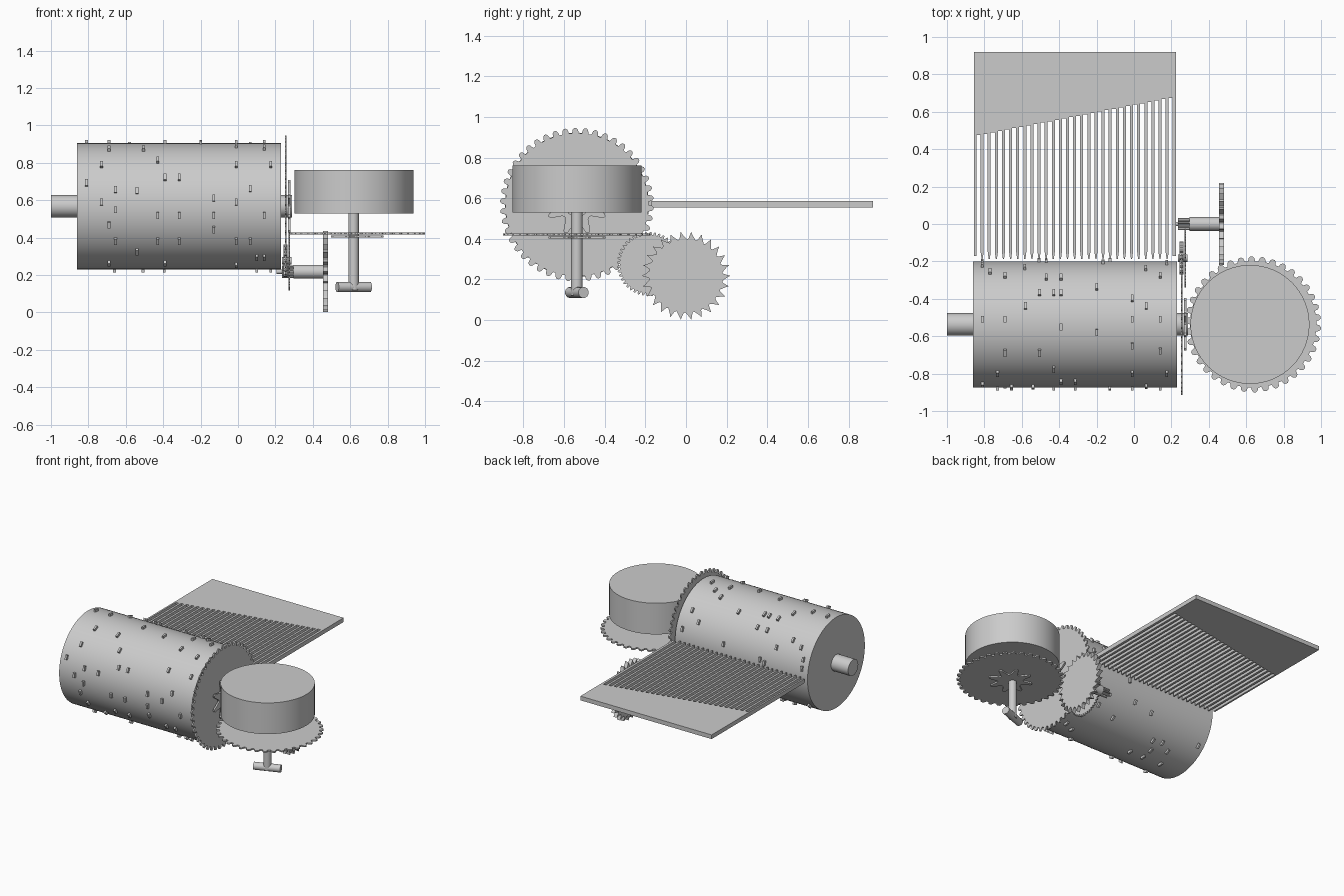
import bpy, bmesh, math, random
from mathutils import Vector, Matrix
from math import cos, sin, pi

if "Cube" in bpy.data.objects:
    bpy.data.objects.remove(bpy.data.objects["Cube"])

DY, DZ, DR = -0.537, 0.568, 0.337     # drum axis and radius


def make(name, bm, smooth=False):
    bmesh.ops.recalc_face_normals(bm, faces=bm.faces)
    me = bpy.data.meshes.new(name)
    bm.to_mesh(me)
    bm.free()
    ob = bpy.data.objects.new(name, me)
    bpy.context.collection.objects.link(ob)
    if smooth:
        bpy.ops.object.select_all(action='DESELECT')
        ob.select_set(True)
        bpy.context.view_layer.objects.active = ob
        bpy.ops.object.shade_smooth_by_angle(angle=math.radians(35))
    return ob


def rod(name, a, b, r, seg=32):
    a, b = Vector(a), Vector(b)
    d = b - a
    m = Matrix.Translation((a + b) / 2) @ d.to_track_quat('Z', 'Y').to_matrix().to_4x4()
    bm = bmesh.new()
    bmesh.ops.create_cone(bm, cap_ends=True, segments=seg, radius1=r, radius2=r,
                          depth=d.length, matrix=m)
    return make(name, bm, True)


def plate(name, pts, axis, lo, hi):
    """Extrude a 2D outline along x (outline in y,z) or z (outline in x,y)."""
    def at(p, h):
        return (h, p[0], p[1]) if axis == 'x' else (p[0], p[1], h)
    bm = bmesh.new()
    face = bm.faces.new([bm.verts.new(at(p, lo)) for p in pts])
    ext = bmesh.ops.extrude_face_region(bm, geom=[face])
    off = Vector(at((0, 0), hi - lo))
    for v in ext['geom']:
        if isinstance(v, bmesh.types.BMVert):
            v.co += off
    return make(name, bm)


def wheel(c, n, shape):
    """Outline of n teeth; shape is (fraction of pitch, radius) points."""
    return [(c[0] + r * cos(2 * pi * (i + f) / n), c[1] + r * sin(2 * pi * (i + f) / n))
            for i in range(n) for f, r in shape]


def gear(c, n, root, tip):
    mid = root + 0.7 * (tip - root)
    return wheel(c, n, [(0, root), (.3, root), (.4, mid), (.55, tip), (.75, tip), (.9, mid)])


# pinned drum and its shaft
rod('drum', (-.86, DY, DZ), (.23, DY, DZ), DR, 72)
rod('drum_shaft', (-1, DY, DZ), (.29, DY, DZ), .06)

# pins: (x, z) seen on the front half, (x, y) seen on the top
front = [(-.81, .69), (-.73, .785), (-.69, .87), (-.505, .87), (-.43, .81), (-.655, .655),
         (-.73, .59), (-.54, .65), (-.39, .72), (-.315, .72), (-.655, .55), (-.69, .47),
         (-.43, .52), (-.315, .52), (-.13, .52), (-.655, .385), (-.01, .785), (.14, .875),
         (.065, .66), (-.01, .59), (.175, .785), (.14, .52), (-.13, .445), (-.43, .385),
         (-.39, .27), (-.315, .385), (-.54, .33), (-.13, .61), (-.01, .385), (.065, .385),
         (-.69, .27), (.14, .3), (.1, .3), (-.01, .26)]
top = [(-.77, -.26), (-.69, -.28), (-.505, -.37), (-.47, -.29), (-.43, -.37), (-.39, -.29),
       (-.39, -.37), (-.2, -.34), (-.01, -.4), (.065, -.44), (.14, -.28), (-.58, -.44),
       (-.81, -.51), (-.69, -.51), (-.39, -.55), (-.2, -.58), (-.01, -.51), (.14, -.51),
       (-.69, -.685), (-.505, -.685), (-.01, -.65)]
pins = [(x, pi - math.asin((z - DZ) / DR)) for x, z in front]
pins += [(x, math.acos((y - DY) / DR)) for x, y in top]
random.seed(4)
pins += [(-.812 + .038 * random.randrange(27), random.uniform(-1.7, .6)) for _ in range(24)]
bm = bmesh.new()
for x, a in pins:
    m = (Matrix.Translation((x, DY, DZ)) @ Matrix.Rotation(a, 4, 'X')
         @ Matrix.Translation((0, DR + .005, 0)) @ Matrix.Diagonal((.014, .024, .035, 1)))
    bmesh.ops.create_cube(bm, size=1, matrix=m)
make('drum_pins', bm)

# tuned comb: a plate with 28 slots leaving 27 pointed teeth
pts = [(-.855, .92), (.225, .92), (.225, -.17)]
for i in range(27, -1, -1):
    x = -.831 + .03804 * i
    y = .475 + .2 * i / 27
    pts += [(x + .011, -.17 if i == 27 else -.15), (x + .011, y), (x - .011, y),
            (x - .011, -.15 if i else -.17)]
    if i:
        pts += [(x - .016, -.187), (x - .022, -.187)]
pts.append((-.855, -.17))
plate('comb', pts, 'z', .554, .585)

# star shaped retaining springs
STAR = [(0, .085), (.15, .09), (.4, .145), (.5, .152), (.6, .145), (.85, .09)]

# drum gear
plate('drum_gear', gear((DY, DZ), 46, .352, .378), 'x', .25, .26)
plate('drum_gear_spring', wheel((DY, DZ), 8, STAR), 'x', .268, .28)

# spring barrel, its gear and the winding key
rod('spring_barrel', (.62, DY, .53), (.62, DY, .762), .318, 64)
plate('barrel_gear', gear((.637, DY), 38, .338, .363), 'z', .416, .427)
plate('barrel_gear_spring', wheel((.637, DY), 8, STAR), 'z', .402, .412)
rod('barrel_shaft', (.618, DY, .12), (.618, DY, .54), .028, 24)
rod('key_handle', (.53, DY - .033, .136), (.707, DY + .033, .136), .027, 24)

# intermediate wheel with pinion
C2 = (-.182, .276)
plate('middle_wheel', gear(C2, 44, .144, .158), 'x', .27, .279)
plate('middle_pinion', gear(C2, 11, .065, .088), 'x', .244, .265)
rod('middle_arbor', (.235, *C2), (.285, *C2), .02, 16)

# governor arbor with toothed pinion and saw wheel
C3 = (0, .218)
rod('governor_arbor', (.205, *C3), (.3, *C3), .012, 16)
plate('governor_pinion', gear(C3, 8, .02, .034), 'x', .235, .297)
rod('governor_sleeve', (.297, *C3), (.456, *C3), .037, 24)
saw = [(0, .218), (.22, .185), (.4, .18), (.65, .192), (.85, .204)]
plate('saw_wheel', wheel(C3, 26, saw), 'x', .455, .482)
